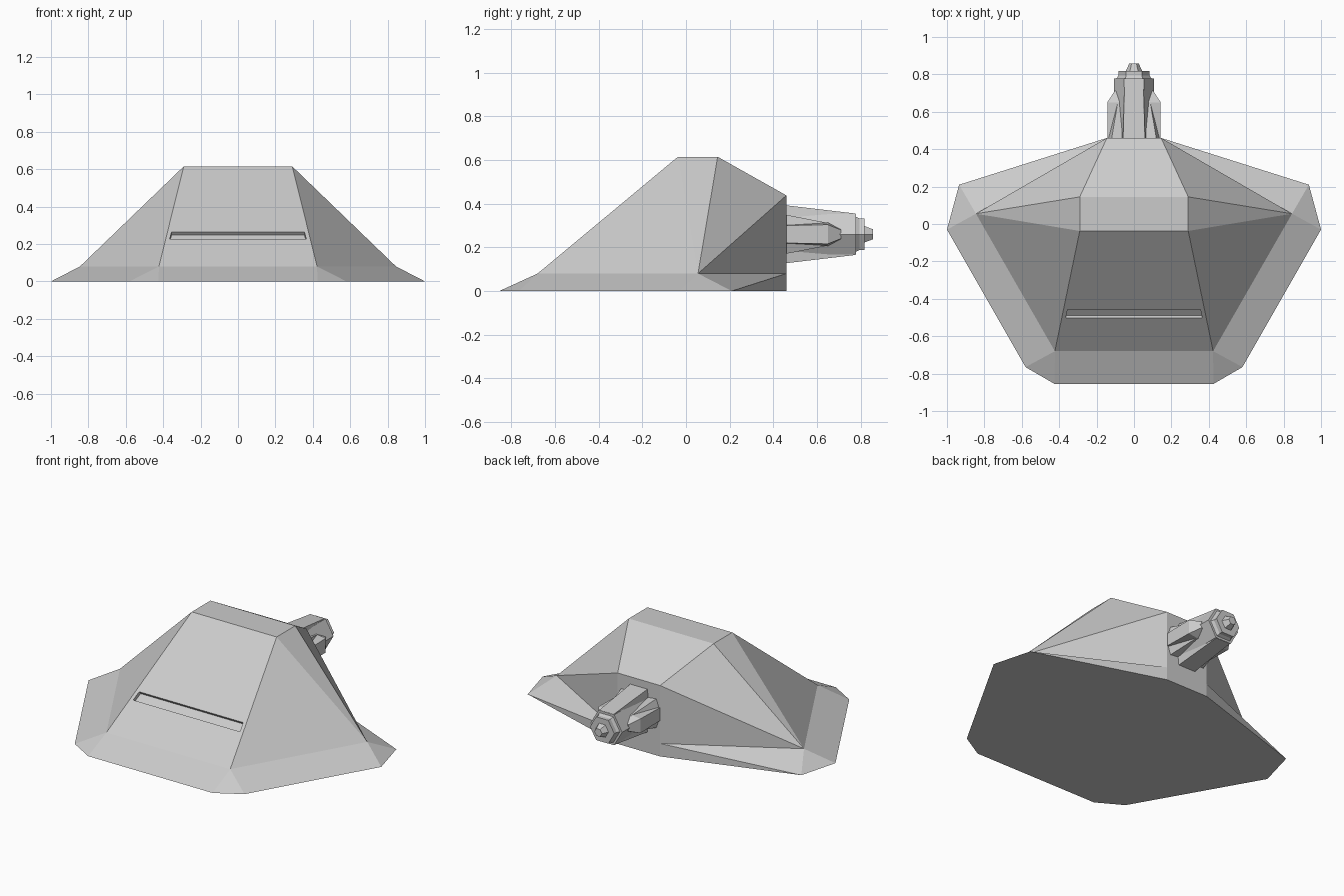
import bpy, bmesh
from math import cos, sin, pi
from mathutils import Vector

if "Cube" in bpy.data.objects:
    bpy.data.objects.remove(bpy.data.objects["Cube"])


def make_object(name, faces, mirror=False):
    """Faces are point loops; mirror=True adds the copy across x = 0."""
    bm = bmesh.new()
    for f in faces:
        bm.faces.new([bm.verts.new(p) for p in f])
        if mirror:
            bm.faces.new([bm.verts.new((-p[0], p[1], p[2])) for p in f])
    bmesh.ops.remove_doubles(bm, verts=bm.verts, dist=0.0005)
    bmesh.ops.recalc_face_normals(bm, faces=bm.faces)
    me = bpy.data.meshes.new(name)
    bm.to_mesh(me)
    bm.free()
    ob = bpy.data.objects.new(name, me)
    bpy.context.collection.objects.link(ob)
    return ob


def loft(name, rings):
    """Closed solid through rings with equal point counts."""
    n = len(rings[0])
    faces = [rings[0], rings[-1]]
    for a, b in zip(rings, rings[1:]):
        faces += [[a[i], a[(i + 1) % n], b[(i + 1) % n], b[i]] for i in range(n)]
    return make_object(name, faces)


def flip(p):
    return (-p[0], p[1], p[2])


# Hull key points, right half
f0, f1 = (.425, -.855, 0), (.58, -.765, 0)
s0, s1 = (1, -.03, 0), (.935, .21, 0)
b0, b1, b2 = (.145, .46, 0), (.145, .46, .08), (.145, .46, .438)
hf, hs = (.423, -.68, .08), (.845, .055, .08)
t0, t1 = (.29, -.037, .615), (.29, .145, .615)

half = [(hf, f0, f1), (hf, f1, s0, hs), (hs, s0, s1), (hs, s1, b1), (s1, b0, b1),
        (hf, hs, t0), (t0, hs, t1), (t1, hs, b2), (hs, b1, b2)]


def across(a, b):
    return (a, b, flip(b), flip(a))


middle = [across(f0, hf), across(t0, t1), across(t1, b2), across(b2, b1), across(b1, b0)]
floor = [f0, f1, s0, s1, b0]
middle.append(floor + [flip(p) for p in reversed(floor)])

# Front panel with recessed slot
lo, hi = Vector(hf), Vector(t0)


def on_front(x, z):
    t = (z - .08) / .535
    return Vector((x, lo.y + (hi.y - lo.y) * t, z))


panel = [flip(hf), hf, t0, flip(t0)]
slot = [on_front(-.365, .228), on_front(.365, .228), on_front(.355, .265), on_front(-.355, .265)]
inward = Vector((0, .641, -.767)) * .022
deep = [p + inward for p in slot]
for i in range(4):
    j = (i + 1) % 4
    middle += [(panel[i], panel[j], slot[j], slot[i]), (slot[i], slot[j], deep[j], deep[i])]
middle.append(deep)

sides = half + [[flip(p) for p in f] for f in half]
make_object("hull", sides + middle)

# Rear engine: hexagonal barrel, collar and nozzle
CZ = .26


def hexagon(r, y):
    return [(r * cos(i * pi / 3), y, CZ + r * sin(i * pi / 3)) for i in range(6)]


loft("engine_barrel", [hexagon(.108, .455), hexagon(.108, .778)])
loft("engine_collar", [hexagon(.095, .775), hexagon(.083, .795), hexagon(.083, .818)])
loft("engine_nozzle", [hexagon(.045, .815), hexagon(.026, .857)])

# Tapered ribs above and below the barrel
for sign, name in ((1, "upper_rib"), (-1, "lower_rib")):
    def rib(y, w, top):
        return [(-w, y, CZ + sign * .07), (w, y, CZ + sign * .07),
                (w * .9, y, CZ + sign * top), (-w * .9, y, CZ + sign * top)]
    loft(name, [rib(.455, .065, .133), rib(.776, .055, .095)])

# Side pods and the pointed roots beside them
for sign, name in ((1, "right"), (-1, "left")):
    def pod(y, x, h):
        return [(sign * .07, y, CZ - h), (sign * x, y, CZ - h * .8),
                (sign * x, y, CZ + h * .8), (sign * .07, y, CZ + h)]
    loft(name + "_pod", [pod(.455, .143, .05), pod(.65, .143, .055), pod(.71, .104, .025)])
    for up in (1, -1):
        root = [(sign * .03, .455, CZ + up * .08), (sign * .137, .455, CZ + up * .04),
                (sign * .12, .455, CZ + up * .09)]
        tip = (sign * .085, .66, CZ + up * .05)
        make_object(f"{name}_root_{'upper' if up > 0 else 'lower'}",
                    [root] + [(root[i], root[(i + 1) % 3], tip) for i in range(3)])
